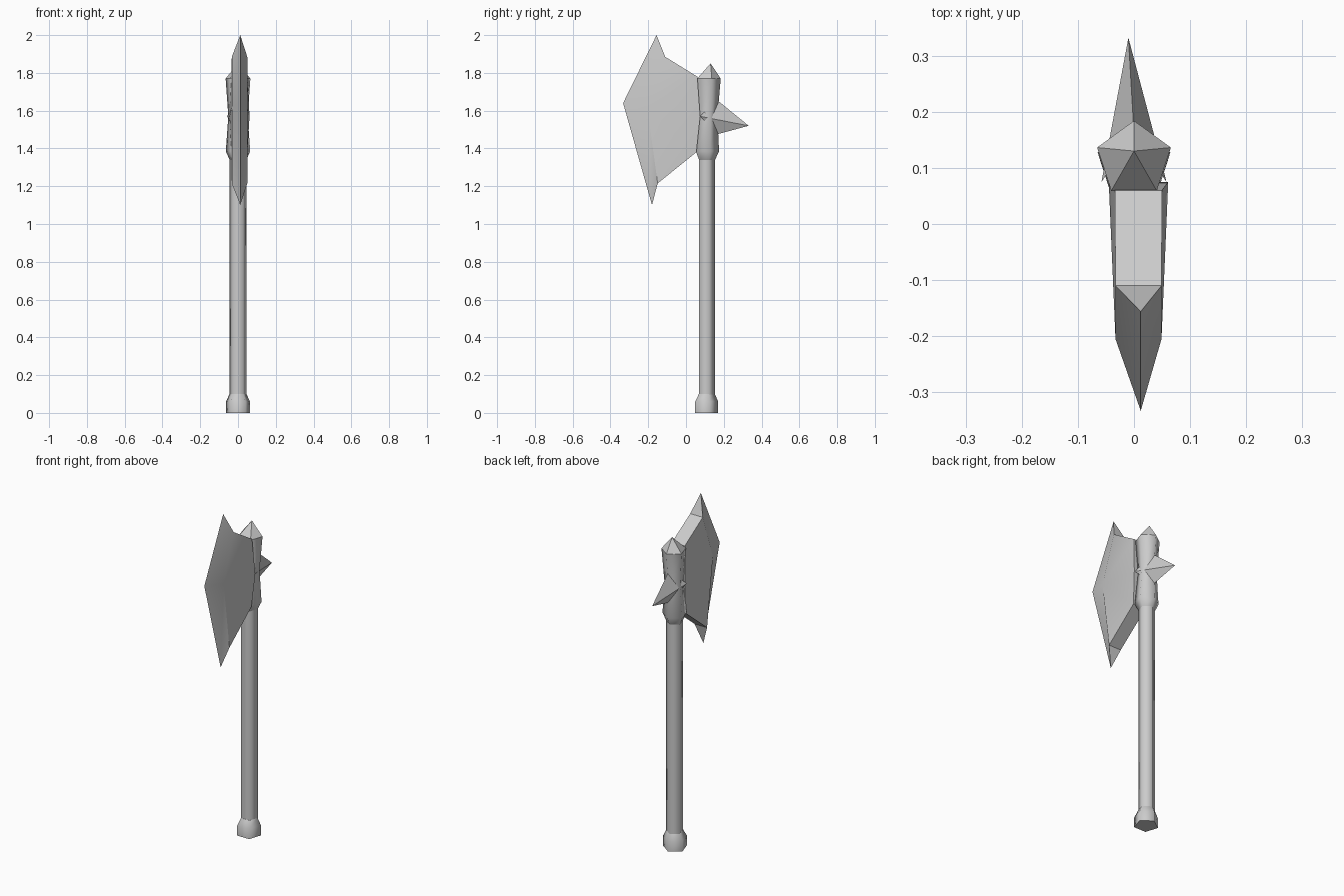
import bpy, bmesh, math
from mathutils import Vector

if "Cube" in bpy.data.objects:
    bpy.data.objects.remove(bpy.data.objects["Cube"], do_unlink=True)

GREY = (0.6, 0.6, 0.6, 1)
metal = bpy.data.materials.new("plain grey")
metal.use_nodes = True
metal.diffuse_color = GREY
metal.node_tree.nodes["Principled BSDF"].inputs["Base Color"].default_value = GREY


def finish(name, bm):
    bmesh.ops.recalc_face_normals(bm, faces=bm.faces)
    mesh = bpy.data.meshes.new(name)
    bm.to_mesh(mesh)
    bm.free()
    mesh.materials.append(metal)
    obj = bpy.data.objects.new(name, mesh)
    bpy.context.collection.objects.link(obj)
    return obj


def five_sided(name, rings, apex=None):
    """Tube of pentagon rings (z, radius, centre y), smooth walls and flat ends."""
    bm = bmesh.new()
    loops = []
    for z, r, cy in rings:
        angles = [math.radians(90 + 72 * i) for i in range(5)]
        loops.append([bm.verts.new((r * math.cos(a), cy + r * math.sin(a), z)) for a in angles])
    for low, high in zip(loops, loops[1:]):
        for i in range(5):
            j = (i + 1) % 5
            bm.faces.new((low[i], low[j], high[j], high[i])).smooth = True
    bm.faces.new(loops[0])
    if apex:
        tip = bm.verts.new(apex)
        for i in range(5):
            bm.faces.new((loops[-1][i], loops[-1][(i + 1) % 5], tip))
    else:
        bm.faces.new(loops[-1])
    return finish(name, bm)


# Shaft with its end knob
five_sided("pommel", [(0, .067, .103), (.06, .067, .103), (.1, .047, .106)])
five_sided("shaft", [(.08, .047, .107), (1.36, .047, .107)])

# Waisted socket with a pointed cap
five_sided("head_socket", [(1.34, .047, .107), (1.385, .068, .107), (1.57, .054, .112),
                           (1.77, .069, .115)], apex=(0, .13, 1.85))

# Rear spike
bm = bmesh.new()
base = [bm.verts.new(p) for p in
        [(0, .16, 1.66), (.058, .075, 1.57), (0, .165, 1.475), (-.058, .075, 1.57)]]
tip = bm.verts.new((-.01, .332, 1.52))
for i in range(4):
    bm.faces.new((base[i], base[(i + 1) % 4], tip))
finish("rear_spike", bm)

# Blade: mirrored cheeks meeting at a pointed cutting edge
bm = bmesh.new()
CENTRE = .008
top, front, bottom = [bm.verts.new(p) for p in
                      [(.012, -.156, 2), (.012, -.333, 1.64), (.012, -.18, 1.1)]]
cheeks = []
for side in (-1, 1):
    outline = [(.041, -.11, 1.885), (.041, -.205, 1.615), (.041, -.15, 1.215),
               (.042, .055, 1.38), (.053, .075, 1.57), (.042, .06, 1.78)]
    cheek = [bm.verts.new((CENTRE + side * w, y, z)) for w, y, z in outline]
    horn, ridge, heel, neck_low, neck_mid, neck_top = cheek
    for face in [(top, front, ridge), (top, ridge, horn), (bottom, ridge, front),
                 (bottom, heel, ridge), (horn, ridge, neck_top), (ridge, neck_mid, neck_top),
                 (ridge, neck_low, neck_mid), (ridge, heel, neck_low)]:
        bm.faces.new(face)
    cheeks.append(cheek)
a, b = cheeks
bm.faces.new((top, a[0], b[0]))
bm.faces.new((bottom, a[2], b[2]))
for i, j in [(0, 5), (5, 4), (4, 3), (3, 2)]:
    bm.faces.new((a[i], a[j], b[j], b[i]))
blade = finish("axe_blade", bm)

bpy.ops.object.select_all(action="DESELECT")
blade.select_set(True)
bpy.context.view_layer.objects.active = blade
bpy.ops.object.shade_smooth_by_angle(angle=math.radians(28))
